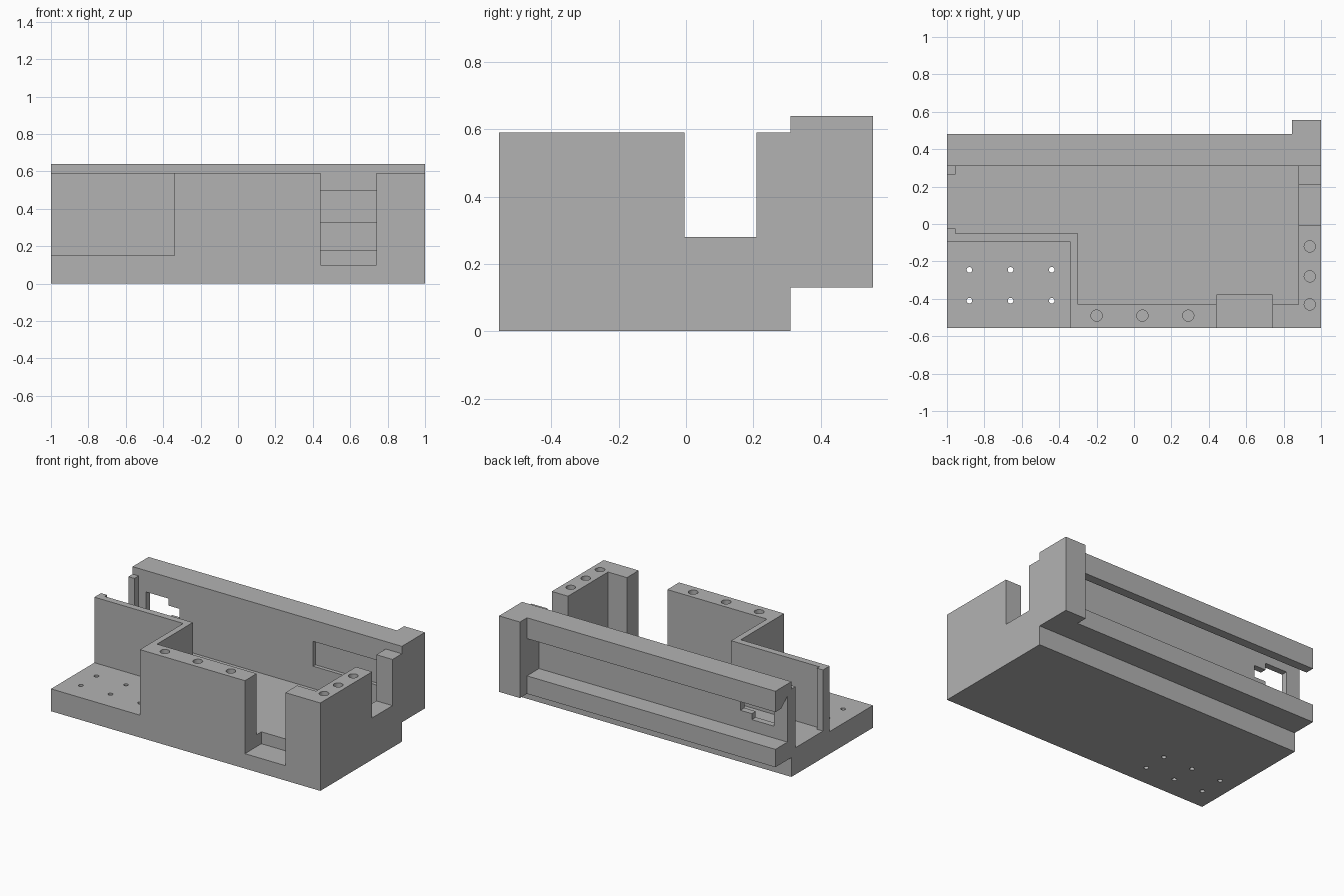
import bpy, bmesh
from mathutils import Matrix, Vector

old = bpy.data.objects.get("Cube")
if old:
    bpy.data.objects.remove(old, do_unlink=True)

GREY = (0.45, 0.45, 0.45, 1)
mat = bpy.data.materials.new("plain grey")
mat.use_nodes = True
mat.diffuse_color = GREY
mat.node_tree.nodes["Principled BSDF"].inputs["Base Color"].default_value = GREY


def finish(name, bm):
    bmesh.ops.recalc_face_normals(bm, faces=bm.faces)
    mesh = bpy.data.meshes.new(name)
    bm.to_mesh(mesh)
    bm.free()
    mesh.materials.append(mat)
    obj = bpy.data.objects.new(name, mesh)
    bpy.context.collection.objects.link(obj)
    return obj


def prism(name, outline, axis, lo, hi):
    """Extrude an outline of (x, y) along z, or of (y, z) along x."""
    bm = bmesh.new()
    place = (lambda p: (p[0], p[1], lo)) if axis == "z" else (lambda p: (lo, p[0], p[1]))
    face = bm.faces.new([bm.verts.new(place(p)) for p in outline])
    new = bmesh.ops.extrude_face_region(bm, geom=[face])["geom"]
    step = Vector((0, 0, hi - lo)) if axis == "z" else Vector((hi - lo, 0, 0))
    bmesh.ops.translate(bm, vec=step, verts=[v for v in new if isinstance(v, bmesh.types.BMVert)])
    return finish(name, bm)


def box(name, x, y, z):
    rect = [(x[0], y[0]), (x[1], y[0]), (x[1], y[1]), (x[0], y[1])]
    return prism(name, rect, "z", *z)


def drill(name, x, y, radius, z):
    bm = bmesh.new()
    bmesh.ops.create_cone(bm, cap_ends=True, segments=32, radius1=radius, radius2=radius,
                          depth=z[1] - z[0], matrix=Matrix.Translation((x, y, sum(z) / 2)))
    return finish(name, bm)


def cut(target, cutters):
    for cutter in cutters:
        cutter.hide_render = True
        mod = target.modifiers.new(cutter.name, "BOOLEAN")
        mod.operation = "DIFFERENCE"
        mod.solver = "EXACT"
        mod.object = cutter
    bpy.context.view_layer.update()
    graph = bpy.context.evaluated_depsgraph_get()
    mesh = bpy.data.meshes.new_from_object(target.evaluated_get(graph))
    target.modifiers.clear()
    target.data = mesh
    for cutter in cutters:
        bpy.data.objects.remove(cutter, do_unlink=True)


# Main tray: solid block, hollowed out, with a low platform and wall openings
TOP = 0.59
BACK = 0.31
FLOOR = 0.18
tray = box("tray", (-1, 1), (-0.555, BACK), (0, TOP))
cavity = [(-1.2, -0.05), (-0.3, -0.05), (-0.3, -0.43), (0.88, -0.43), (0.88, 0.5), (-1.2, 0.5)]
cutters = [
    prism("cavity_cutter", cavity, "z", FLOOR, 1),
    box("platform_cutter", (-1.2, -0.34), (-0.8, -0.095), (0.15, 1)),
    box("front_notch_cutter", (0.44, 0.74), (-0.8, -0.38), (0.1, 1)),
    box("side_notch_cutter", (0.8, 1.2), (-0.005, 0.21), (0.28, 1)),
]
# Blind screw holes in the wall tops
wall_holes = [(x, -0.49) for x in (-0.2, 0.045, 0.29)] + [(0.94, y) for y in (-0.12, -0.28, -0.43)]
cutters += [drill("wall_hole_cutter", x, y, 0.03, (0.4, 0.8)) for x, y in wall_holes]
# Through holes in the platform
cutters += [drill("platform_hole_cutter", x, y, 0.015, (-0.2, 0.4))
            for x in (-0.88, -0.66, -0.44) for y in (-0.245, -0.41)]
cut(tray, cutters)

# Back wall with the undercut channel along its outside
channel = [(BACK, 0.13), (0.48, 0.13), (0.48, 0.25), (0.352, 0.25), (0.352, 0.56),
           (0.42, 0.5), (0.48, 0.5), (0.48, 0.64), (BACK, 0.64)]
back_wall = prism("back_wall", channel, "x", -1, 0.845)
window = [(-0.9, 0.33), (-0.735, 0.33), (-0.735, 0.37), (-0.65, 0.37),
          (-0.65, 0.45), (-0.735, 0.45), (-0.735, 0.497), (-0.9, 0.497)]
bm = bmesh.new()
face = bm.faces.new([bm.verts.new((x, 0.25, z)) for x, z in window])
new = bmesh.ops.extrude_face_region(bm, geom=[face])["geom"]
bmesh.ops.translate(bm, vec=(0, 0.16, 0), verts=[v for v in new if isinstance(v, bmesh.types.BMVert)])
cut(back_wall, [
    finish("window_cutter", bm),
    box("recess_cutter", (0.34, 0.82), (0.2, 0.335), (0.33, 0.497)),
])

# End block closing the channel
box("end_block", (0.845, 1), (BACK, 0.555), (0.13, 0.64))

# Retaining lips at the open end
box("back_lip", (-1, -0.955), (0.265, BACK), (FLOOR, TOP))
box("front_lip", (-1, -0.955), (-0.05, -0.025), (FLOOR, TOP))
